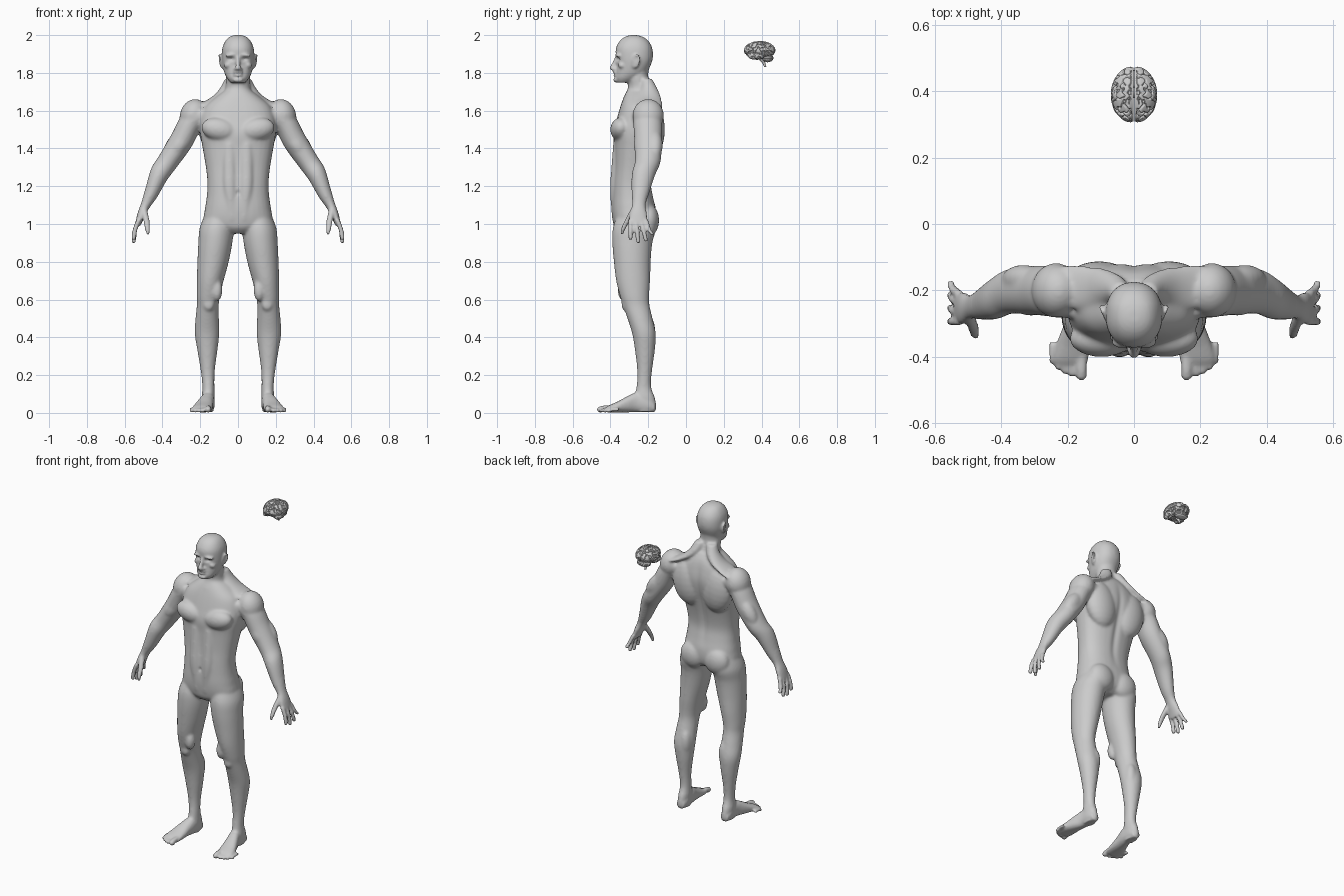
import bpy, bmesh
from math import sin, cos, pi, exp
from mathutils import Vector, Matrix, noise

X, Y, Z = Vector((1, 0, 0)), Vector((0, 1, 0)), Vector((0, 0, 1))
body = bmesh.new()


def curve(p, t):
    """Catmull-Rom value through the list of sections p."""
    i = min(int(t), len(p) - 2)
    f = t - i
    out = []
    for a, b, c, d in zip(p[max(i - 1, 0)], p[i], p[i + 1], p[min(i + 2, len(p) - 1)]):
        out.append(b + .5 * f * (c - a + f * (2*a - 5*b + 4*c - d + f * (3*(b - c) + d - a))))
    return out


def tube(bm, secs, u=X, v=Y, power=2.0, n=32, sub=5):
    """Loft superellipse sections (x, y, z, ru, rv) lying in the plane u, v."""
    rings = []
    for k in range((len(secs) - 1) * sub + 1):
        x, y, z, ru, rv = curve(secs, k / sub)
        ring = []
        for j in range(n):
            c, s = cos(2 * pi * j / n), sin(2 * pi * j / n)
            c = abs(c) ** (2 / power) * (1 if c > 0 else -1)
            s = abs(s) ** (2 / power) * (1 if s > 0 else -1)
            ring.append(bm.verts.new(Vector((x, y, z)) + u * c * ru + v * s * rv))
        rings.append(ring)
    for a, b in zip(rings, rings[1:]):
        for j in range(n):
            bm.faces.new((a[j - 1], a[j], b[j], b[j - 1]))
    bm.faces.new(rings[0])
    bm.faces.new(rings[-1])


def levels(rows, power=2.0):
    """Horizontal sections given as (z, x centre, front y, back y, x radius)."""
    tube(body, [(x, (f + b) / 2, z, r, (b - f) / 2) for z, x, f, b, r in rows], power=power)


def ball(c, r, tilt=0, axis='Y', seg=24):
    m = Matrix.Translation(c) @ Matrix.Rotation(tilt, 4, axis) @ Matrix.Diagonal((*r, 1))
    bmesh.ops.create_uvsphere(body, u_segments=seg, v_segments=seg // 2, radius=1, matrix=m)


def finish(bm, name):
    me = bpy.data.meshes.new(name)
    bmesh.ops.recalc_face_normals(bm, faces=bm.faces)
    bm.to_mesh(me)
    bm.free()
    ob = bpy.data.objects.new(name, me)
    bpy.context.collection.objects.link(ob)
    me.shade_smooth()
    return ob


# Head, face and neck
levels([(2.0, 0, -.295, -.26, .018), (1.99, 0, -.325, -.225, .046), (1.967, 0, -.352, -.197, .068),
        (1.93, 0, -.371, -.178, .083), (1.88, 0, -.371, -.175, .086), (1.84, 0, -.367, -.187, .082),
        (1.80, 0, -.371, -.21, .072), (1.77, 0, -.374, -.25, .057), (1.748, 0, -.365, -.29, .038)], 2.2)
levels([(1.86, 0, -.30, -.19, .06), (1.78, 0, -.312, -.2, .064), (1.72, 0, -.308, -.182, .066),
        (1.66, 0, -.335, -.15, .09), (1.6, 0, -.34, -.15, .1)])
tube(body, [(0, -.366, 1.885, .009, .01), (0, -.38, 1.85, .010, .012), (0, -.390, 1.824, .016, .016),
            (0, -.374, 1.811, .017, .012)])
ball((.012, -.375, 1.82), (.011, .014, .009))
ball((.035, -.357, 1.895), (.034, .018, .009), .12)
ball((.05, -.338, 1.842), (.024, .022, .017), .3)
ball((0, -.375, 1.802), (.026, .012, .006))
ball((0, -.374, 1.788), (.022, .012, .007))
ball((0, -.368, 1.763), (.028, .017, .014))
# Ear
ball((.086, -.262, 1.86), (.009, .017, .034), -.2, 'X')
for k in range(24):
    a = 2 * pi * k / 24
    ball((.092 + .006 * sin(a) + .006 * cos(a), -.265 + .017 * cos(a) + .006 * sin(a), 1.862 + .033 * sin(a)),
         (.006,) * 3, seg=8)

# Torso
levels([(.95, 0, -.35, -.22, .06), (.98, 0, -.378, -.175, .13), (1.02, 0, -.388, -.16, .18),
        (1.08, 0, -.394, -.16, .175), (1.15, 0, -.392, -.175, .165), (1.22, 0, -.388, -.185, .162),
        (1.30, 0, -.382, -.175, .17), (1.40, 0, -.381, -.15, .187), (1.48, 0, -.384, -.128, .2),
        (1.55, 0, -.368, -.12, .2), (1.62, 0, -.348, -.13, .175), (1.67, 0, -.33, -.145, .12),
        (1.71, 0, -.31, -.17, .065)], 2.4)
# Torso muscles
ball((.098, -.345, 1.5), (.098, .056, .062), -.2)
ball((.105, -.18, 1.5), (.105, .068, .15), .15)
ball((.085, -.198, 1.02), (.085, .056, .085))
tube(body, [(.04, -.21, 1.77, .03, .03), (.06, -.195, 1.715, .038, .045), (.11, -.19, 1.665, .04, .06),
            (.2, -.19, 1.62, .045, .068)])
tube(body, [(.045, -.355, 1.43, .036, .03), (.045, -.365, 1.3, .036, .03),
            (.043, -.37, 1.18, .036, .032), (.03, -.366, 1.02, .025, .025)])

# Leg
levels([(1.06, .1, -.36, -.17, .07), (.98, .113, -.387, -.158, .09), (.90, .12, -.39, -.178, .09),
        (.80, .132, -.382, -.187, .083), (.70, .147, -.37, -.19, .071), (.62, .157, -.35, -.195, .062),
        (.57, .16, -.334, -.193, .058), (.50, .163, -.31, -.177, .062), (.42, .164, -.285, -.16, .065),
        (.33, .162, -.27, -.165, .053), (.22, .16, -.258, -.18, .037), (.14, .157, -.262, -.184, .032),
        (.08, .158, -.275, -.165, .034), (.03, .158, -.28, -.157, .032), (.006, .158, -.27, -.165, .026)])
ball((.155, -.322, .575), (.03, .02, .036))
ball((.112, -.33, .65), (.03, .032, .06))
ball((.14, -.2, .43), (.036, .038, .085))
# Foot and toes
tube(body, [(x, y, t / 2 + .003, r, t / 2) for x, y, t, r in
            [(.158, -.165, .05, .024), (.158, -.2, .085, .034), (.16, -.26, .105, .036), (.172, -.31, .085, .042),
             (.183, -.36, .058, .05), (.19, -.405, .038, .053), (.19, -.425, .026, .046)]], X, Z, 2.3)
for x, tip, r in [(.158, -.458, .017), (.187, -.454, .011), (.208, -.446, .011), (.228, -.434, .011), (.246, -.416, .01)]:
    tube(body, [(x, tip + .06, r + .008, r, r), (x, tip + .025, r + .007, r * .95, r * .9),
                (x, tip + .008, r + .002, r, r)], X, Z, n=14)
    ball((x, tip + .006, r + .001), (r, r + .003, r))

# Arm
tube(body, [(.17, -.21, 1.59, .055, .075), (.245, -.203, 1.54, .062, .077), (.30, -.2, 1.44, .063, .074),
            (.372, -.203, 1.33, .056, .068), (.418, -.225, 1.262, .052, .062), (.461, -.242, 1.16, .038, .046),
            (.49, -.25, 1.10, .026, .036), (.512, -.253, 1.05, .022, .046), (.53, -.253, 1.0, .016, .051)],
     Vector((.82, 0, .57)))
ball((.235, -.2, 1.575), (.073, .083, .088), -.3)
ball((.31, -.232, 1.42), (.045, .045, .085), -.6)
ball((.335, -.165, 1.42), (.045, .042, .09), -.6)
# Fingers and thumb
for y0, y1, z1 in [(-.294, -.294, .925), (-.267, -.253, .908), (-.239, -.213, .917), (-.212, -.18, .948)]:
    tube(body, [(.526, y0, 1.02, .013, .0125), (.545, (y0 + y1) / 2, .97, .013, .0118),
                (.552, y1, z1, .0115, .011), (.55, y1, z1 - .009, .007, .007)], n=14)
tube(body, [(.497, -.272, 1.08, .016, .02), (.484, -.308, 1.02, .017, .017), (.479, -.332, .975, .014, .013),
            (.477, -.34, .942, .009, .009)], n=14)

# Mirror the half, fuse everything into one skin
dup = bmesh.ops.duplicate(body, geom=body.verts[:] + body.edges[:] + body.faces[:])['geom']
for v in dup:
    if isinstance(v, bmesh.types.BMVert):
        v.co.x *= -1
man = finish(body, "body")
bpy.context.view_layer.objects.active = man
man.select_set(True)
rm = man.modifiers.new("fuse", 'REMESH')
rm.mode, rm.voxel_size, rm.use_smooth_shade = 'VOXEL', .007, True
bpy.ops.object.modifier_apply(modifier="fuse")

# Soften: lightly everywhere, more on large muscle areas
soft = man.vertex_groups.new(name="large_forms")
soft.add([v.index for v in man.data.vertices
          if v.co.z > .1 and abs(v.co.x) < .49 and not (v.co.z > 1.74 and v.co.y < -.24)], 1, 'REPLACE')
for name, count, group in [("soften_forms", 11, "large_forms"), ("soften_all", 2, "")]:
    sm = man.modifiers.new(name, 'SMOOTH')
    sm.factor, sm.iterations, sm.vertex_group = .5, count, group
    bpy.ops.object.modifier_apply(modifier=name)

# Eye sockets, mouth line, navel: (centre, radii, depth)
dents = [((.033, -.36, 1.873), (.017, .04, .010), .014), ((0, -.38, 1.795), (.024, .03, .003), .006),
         ((0, -.39, 1.165), (.009, .05, .012), .008)]
for v in man.data.vertices:
    c = v.co
    for p, r, d in dents:
        q = ((abs(c.x) - p[0]) / r[0]) ** 2 + ((c.y - p[1]) / r[1]) ** 2 + ((c.z - p[2]) / r[2]) ** 2
        if q < 9:
            c.y += d * exp(-q)
    if 1.1 < c.z < 1.68 and c.y > -.24:  # spine furrow
        c.y -= .009 * exp(-(c.x / .02) ** 2) * sin(pi * (c.z - 1.1) / .58)
man.data.shade_smooth()


# Brain, floating behind the head
def lobe(name, centre, radii, side, subdiv=5, half=False, folia=False):
    bm = bmesh.new()
    bmesh.ops.create_icosphere(bm, subdivisions=subdiv, radius=1)
    if half:
        bmesh.ops.delete(bm, geom=[v for v in bm.verts if v.co.x < -.06], context='VERTS')
    for v in bm.verts:
        n = v.co.copy()
        p = Vector((n.x * radii[0], n.y * radii[1], n.z * radii[2]))
        if half:
            p.x = max(p.x, 0) + .001
            p.z *= (1 - .12 * exp(-(n.x / .15) ** 2)) * (.85 if n.z < 0 else 1)
            p.y *= 1 - .06 * exp(-(n.x / .12) ** 2)
        p += Vector(centre)
        if folia:
            g = .5 + .5 * sin(p.z * 900)
            p -= n * .0015 * g
        else:
            w = p + noise.noise_vector(p * 30) * .006
            g = exp(-(noise.noise(w * 62) / .1) ** 2)
            p -= n * .0065 * g * (max(n.x, .0) if half and n.x < .1 else 1)
        p.x *= side
        v.co = p
    return finish(bm, name)


for s, tag in ((1, "left"), (-1, "right")):
    lobe("brain_hemisphere_" + tag, (0, .39, 1.918), (.069, .086, .053), s, 7, half=True)
    lobe("temporal_lobe_" + tag, (.04, .372, 1.892), (.026, .046, .023), s)
lobe("cerebellum", (0, .432, 1.878), (.046, .032, .022), 1, 6, folia=True)
stem = bmesh.new()
tube(stem, [(0, .395, 1.895, .014, .016), (0, .402, 1.87, .013, .014), (0, .413, 1.85, .008, .008),
            (0, .42, 1.83, .006, .006)], n=16)
finish(stem, "brain_stem")
